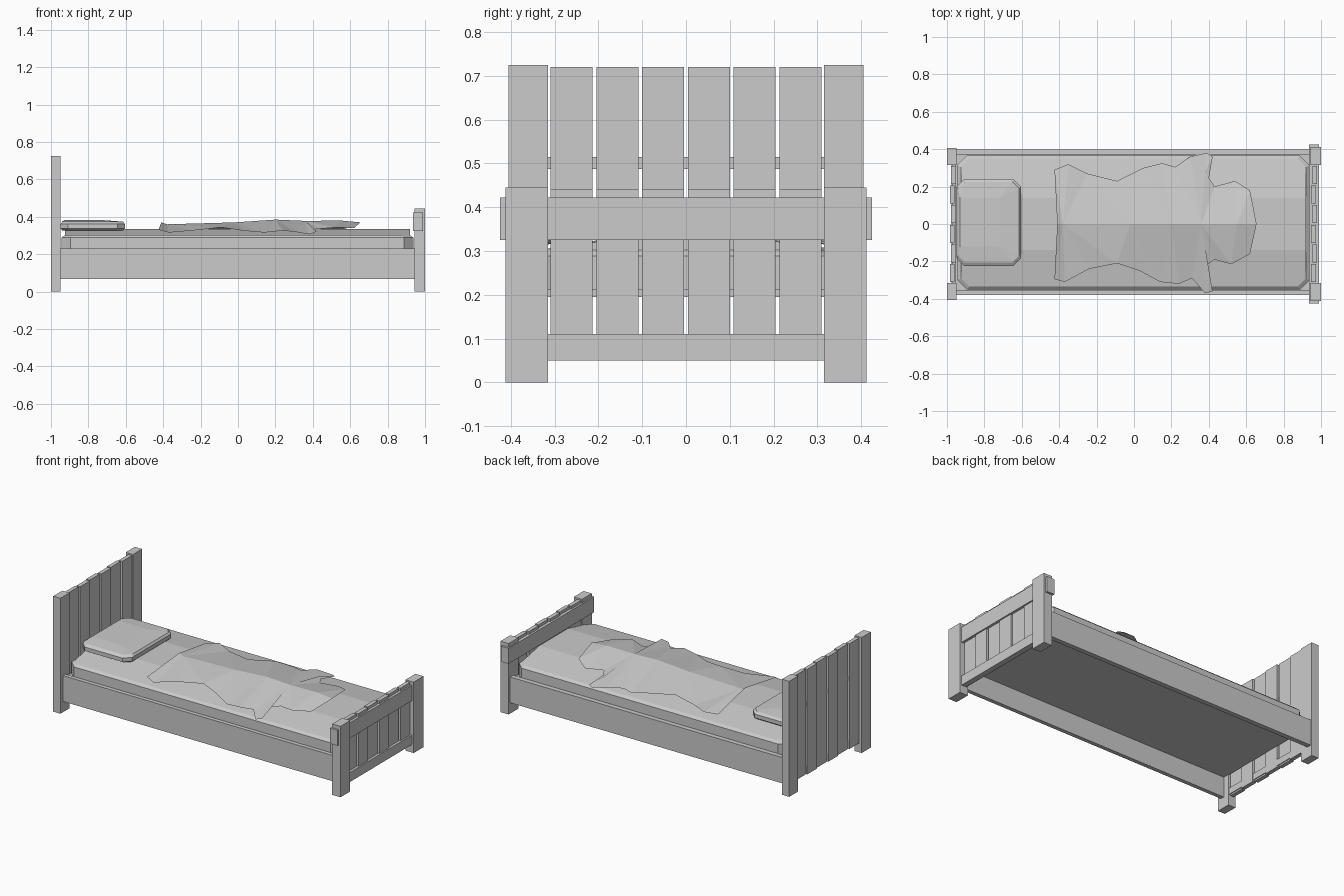
import bpy, bmesh

cube = bpy.data.objects.get("Cube")
if cube:
    bpy.data.objects.remove(cube, do_unlink=True)

# One plain grey for the whole bed
grey = bpy.data.materials.new("light_grey")
grey.use_nodes = True
COLOUR = (0.6, 0.6, 0.6, 1)
grey.diffuse_color = COLOUR
for node in grey.node_tree.nodes:
    if node.type == 'BSDF_PRINCIPLED':
        node.inputs["Base Color"].default_value = COLOUR


def finish(name, bm, fix_normals=True):
    if fix_normals:
        bmesh.ops.recalc_face_normals(bm, faces=bm.faces[:])
    mesh = bpy.data.meshes.new(name)
    bm.to_mesh(mesh)
    bm.free()
    mesh.materials.append(grey)
    obj = bpy.data.objects.new(name, mesh)
    bpy.context.collection.objects.link(obj)
    return obj


def box(name, x0, x1, y0, y1, z0, z1):
    bm = bmesh.new()
    bmesh.ops.create_cube(bm, size=1)
    for v in bm.verts:
        v.co = (x1 if v.co.x > 0 else x0,
                y1 if v.co.y > 0 else y0,
                z1 if v.co.z > 0 else z0)
    return finish(name, bm)


def cut_rect(x0, x1, y0, y1, c):
    """Rectangle with its corners cut off by c."""
    return [(x0 + c, y0), (x1 - c, y0), (x1, y0 + c), (x1, y1 - c),
            (x1 - c, y1), (x0 + c, y1), (x0, y1 - c), (x0, y0 + c)]


def loft(bm, rings):
    """Stack rings of equal length, closing both ends."""
    loops = [[bm.verts.new(p) for p in ring] for ring in rings]
    n = len(loops[0])
    for a, b in zip(loops, loops[1:]):
        for i in range(n):
            j = (i + 1) % n
            bm.faces.new((a[i], a[j], b[j], b[i]))
    bm.faces.new(loops[0][::-1])
    return loops[-1]


def crown(y):
    """Height of the gently crowned mattress top."""
    return 0.335 - max(0, abs(y) - 0.14) * 0.16


# Headboard and footboard, each with two posts and six slats
PITCH = 0.1045
SLAT = 0.096
boards = {"headboard": (-1.0, -0.95, -0.985, 0.405, 0.06, 0.72),
          "footboard": (0.943, 1.0, 0.947, 0.412, 0.055, 0.44)}
for board, (px0, px1, sx, py, sz, top) in boards.items():
    for side, s in (("left", 1), ("right", -1)):
        y0, y1 = sorted((s * 0.315, s * py))
        box(f"{board}_{side}_post", px0, px1, y0, y1, 0, top + 0.005)
    for i in range(6):
        yc = (i - 2.5) * PITCH
        x = sx + (0.007 if i % 2 else 0)
        box(f"{board}_slat_{i + 1}", x, x + 0.025, yc - SLAT / 2, yc + SLAT / 2,
            sz, top)

box("headboard_middle_rail", -0.977, -0.967, -0.32, 0.32, 0.487, 0.515)
box("headboard_lower_rail", -0.977, -0.955, -0.32, 0.32, 0.07, 0.11)
box("footboard_top_rail", 0.935, 0.988, -0.425, 0.425, 0.325, 0.422)
box("footboard_lower_rail", 0.953, 0.988, -0.32, 0.32, 0.05, 0.11)

# Side rails and the base panel between them
box("left_side_rail", -0.96, 0.95, 0.368, 0.398, 0.068, 0.23)
box("right_side_rail", -0.96, 0.95, -0.38, -0.355, 0.068, 0.23)
box("base_panel", -0.955, 0.945, -0.357, 0.37, 0.195, 0.212)

# Mattress: cut corners, bevelled rim and crowned top
bm = bmesh.new()
outer = cut_rect(-0.945, 0.938, -0.35, 0.365, 0.05)
inner = cut_rect(-0.925, 0.92, -0.335, 0.35, 0.045)
rim = loft(bm, [[(x, y, 0.212) for x, y in outer],
                [(x, y, 0.288) for x, y in outer],
                [(x, y, 0.302) for x, y in inner]])
crest = [bm.verts.new((x, y, 0.335)) for x, y in
         ((-0.925, -0.14), (0.92, -0.14), (0.92, 0.14), (-0.925, 0.14))]
bm.faces.new((rim[0], rim[1], rim[2], crest[1], crest[0], rim[7]))
bm.faces.new((rim[4], rim[5], rim[6], crest[3], crest[2], rim[3]))
bm.faces.new(crest)
bm.faces.new((rim[2], rim[3], crest[2], crest[1]))
bm.faces.new((rim[6], rim[7], crest[0], crest[3]))
finish("mattress", bm)

# Pillow: flat cushion with bevelled edges
bm = bmesh.new()
edge = cut_rect(-0.948, -0.605, -0.225, 0.24, 0.04)
face = cut_rect(-0.94, -0.615, -0.205, 0.225, 0.035)
cap = loft(bm, [[(x, y, 0.327) for x, y in face],
                [(x, y, 0.338) for x, y in edge],
                [(x, y, 0.362) for x, y in edge],
                [(x, y, 0.374) for x, y in face]])
ridge = [bm.verts.new((x, y, 0.382)) for x, y in
         ((-0.93, -0.12), (-0.72, -0.12), (-0.72, 0.14), (-0.93, 0.14))]
for a, b, k, m in ((0, 1, 0, 1), (2, 3, 1, 2), (4, 5, 2, 3), (6, 7, 3, 0)):
    bm.faces.new((cap[a], cap[b], ridge[m], ridge[k]))
for a, b, k in ((1, 2, 1), (3, 4, 2), (5, 6, 3), (7, 0, 0)):
    bm.faces.new((cap[a], cap[b], ridge[k]))
bm.faces.new(ridge)
finish("pillow", bm)

# Crumpled blanket: ragged hem joined to a raised spine
hem = [(-.425, -.295), (-.37, -.31), (-.24, -.24), (-.09, -.21), (.03, -.25),
       (.14, -.31), (.24, -.32), (.31, -.29), (.38, -.37), (.42, -.36),
       (.35, -.25), (.43, -.19), (.52, -.215), (.62, -.16), (.655, 0),
       (.62, .18), (.54, .23), (.43, .2), (.38, .28), (.42, .36), (.39, .38),
       (.30, .36), (.22, .305), (.15, .325), (.05, .30), (-.09, .23),
       (-.25, .27), (-.35, .32), (-.425, .29), (-.41, 0)]
spine = [(-.38, .36), (-.02, .37), (.2, .385), (.36, .378), (.55, .38)]
bm = bmesh.new()
ridge = [bm.verts.new((x, 0, z)) for x, z in spine]
rim = []
for i, (x, y) in enumerate(hem):
    lift = 0.035 if abs(y) < 0.05 else 0.008 + 0.012 * (i % 3 == 0)
    rim.append(bm.verts.new((x, y, crown(y) + lift)))


def nearest(v):
    return min(ridge, key=lambda r: abs(r.co.x - v.co.x))


for a, b in zip(rim, rim[1:] + rim[:1]):
    ra, rb = nearest(a), nearest(b)
    bm.faces.new((a, b, ra))
    if ra is not rb:
        bm.faces.new((b, rb, ra))
bmesh.ops.recalc_face_normals(bm, faces=bm.faces[:])
if sum(f.normal.z for f in bm.faces) < 0:
    bmesh.ops.reverse_faces(bm, faces=bm.faces[:])
finish("blanket", bm, fix_normals=False)
